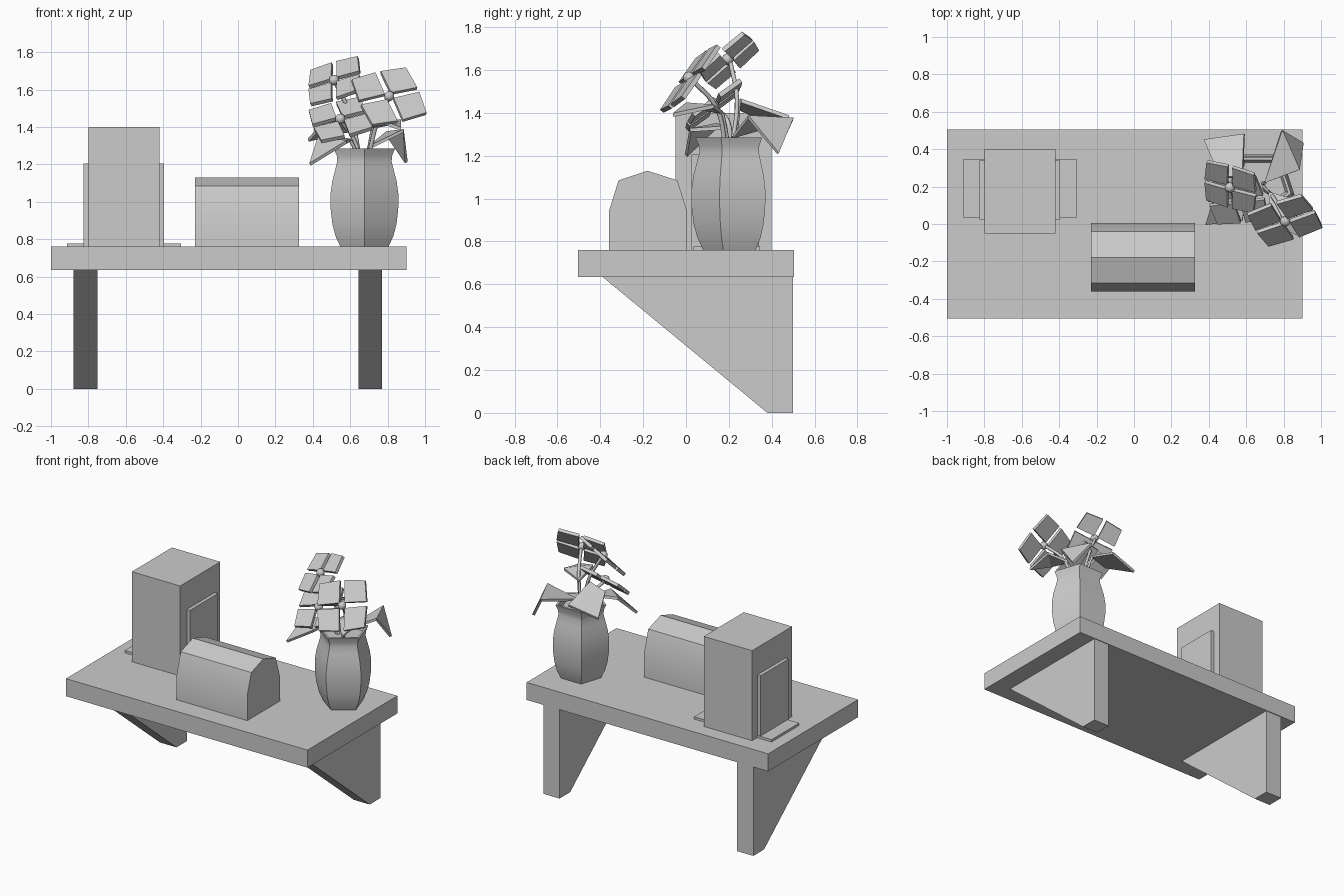
import bpy, bmesh, math
from mathutils import Vector, Matrix

cube = bpy.data.objects.get("Cube")
if cube:
    bpy.data.objects.remove(cube, do_unlink=True)

grey = bpy.data.materials.new("plain grey")
grey.use_nodes = True
grey.diffuse_color = (0.6, 0.6, 0.6, 1)
grey.node_tree.nodes["Principled BSDF"].inputs["Base Color"].default_value = (0.6, 0.6, 0.6, 1)


def add_object(name, bm, smooth=None):
    bmesh.ops.recalc_face_normals(bm, faces=bm.faces)
    mesh = bpy.data.meshes.new(name)
    bm.to_mesh(mesh)
    bm.free()
    mesh.materials.append(grey)
    obj = bpy.data.objects.new(name, mesh)
    bpy.context.collection.objects.link(obj)
    if smooth:
        bpy.ops.object.select_all(action='DESELECT')
        obj.select_set(True)
        bpy.context.view_layer.objects.active = obj
        bpy.ops.object.shade_smooth_by_angle(angle=math.radians(smooth))
    return obj


def box(name, x, y, z):
    bm = bmesh.new()
    bmesh.ops.create_cube(bm, size=1)
    for v in bm.verts:
        v.co = [a[0] if c < 0 else a[1] for c, a in zip(v.co, (x, y, z))]
    return add_object(name, bm)


def extrude_yz(name, profile, x0, x1, smooth=None):
    bm = bmesh.new()
    face = bm.faces.new([bm.verts.new((x0, y, z)) for y, z in profile])
    new = bmesh.ops.extrude_face_region(bm, geom=[face])["geom"]
    verts = [g for g in new if isinstance(g, bmesh.types.BMVert)]
    bmesh.ops.translate(bm, verts=verts, vec=(x1 - x0, 0, 0))
    return add_object(name, bm, smooth)


def stem(name, points, radius=0.011):
    curve = bpy.data.curves.new(name, 'CURVE')
    curve.dimensions = '3D'
    curve.bevel_depth = radius
    curve.bevel_resolution = 1
    curve.resolution_u = 5
    spline = curve.splines.new('BEZIER')
    spline.bezier_points.add(len(points) - 1)
    for bp, p in zip(spline.bezier_points, points):
        bp.co = p
        bp.handle_left_type = bp.handle_right_type = 'AUTO'
    curve.materials.append(grey)
    obj = bpy.data.objects.new(name, curve)
    bpy.context.collection.objects.link(obj)


# Shelf and its two wedge brackets
TOP = 0.76
box("shelf_board", (-1, 0.9), (-0.505, 0.505), (0.635, TOP))
wedge = [(-0.39, 0.635), (0.5, 0.635), (0.5, 0), (0.38, 0)]
extrude_yz("right_bracket", wedge, -0.88, -0.75)
extrude_yz("left_bracket", wedge, 0.645, 0.77)

# Tall box with side panels and a thin base plate
box("tall_box", (-0.8, -0.42), (-0.05, 0.4), (TOP, 1.4))
box("side_panels", (-0.825, -0.395), (0.025, 0.34), (TOP, 1.205))
box("base_plate", (-0.915, -0.305), (0.035, 0.345), (TOP, 0.777))

# Round-topped bread bin
bin_profile = [(-0.36, TOP), (-0.36, 0.94), (-0.315, 1.085), (-0.18, 1.13),
               (-0.04, 1.085), (0.005, 0.94), (0.005, TOP)]
extrude_yz("bread_bin", bin_profile, -0.23, 0.325, 25)

# Five-sided vase
VASE = Vector((0.676, 0.216, 0))
outline = [(0.135, TOP), (0.162, 0.815), (0.18, 0.88), (0.19, 0.96), (0.191, 1.04),
           (0.181, 1.11), (0.165, 1.17), (0.153, 1.215), (0.155, 1.245), (0.172, 1.285),
           (0.155, 1.285), (0.14, 1.25)]
bm = bmesh.new()
rings = []
for r, z in outline:
    angles = [math.tau * i / 5 - math.pi / 2 for i in range(5)]
    rings.append([bm.verts.new(VASE + Vector((r * math.cos(a), r * math.sin(a), z))) for a in angles])
for low, high in zip(rings, rings[1:]):
    for i in range(5):
        j = (i + 1) % 5
        bm.faces.new((low[i], low[j], high[j], high[i]))
bm.faces.new(rings[0])
bm.faces.new(rings[-1])
add_object("vase", bm, 35)


# Flowers: four square petals around a ball
def flower(name, centre, normal, first, size):
    centre, n = Vector(centre), Vector(normal).normalized()
    u = Vector(first)
    u = (u - n * u.dot(n)).normalized()
    frame = Matrix((u, n.cross(u), n)).transposed().to_4x4()
    frame.translation = centre
    bm = bmesh.new()
    inner, side, outer = size * 0.22, size * 0.9, size * 1.84
    for k in range(4):
        turn = Matrix.Rotation(k * math.pi / 2, 4, 'Z')
        flat = [(inner, 0), (size * 1.08, -side), (outer, 0), (size * 1.08, side)]
        rows = [[bm.verts.new(frame @ turn @ Vector((x, y, h))) for x, y in flat]
                for h in (-0.011, 0.011)]
        bm.faces.new(rows[0])
        bm.faces.new(rows[1])
        for i in range(4):
            j = (i + 1) % 4
            bm.faces.new((rows[0][i], rows[0][j], rows[1][j], rows[1][i]))
    add_object(name + "_petals", bm)
    bm = bmesh.new()
    bmesh.ops.create_icosphere(bm, subdivisions=2, radius=0.028,
                               matrix=Matrix.Translation(centre + n * 0.008))
    add_object(name + "_centre", bm, 60)
    root = VASE.lerp(centre, 0.15)
    root.z = 1.23
    bend = root.lerp(centre, 0.5) - n * 0.05 + Vector((0, 0, 0.06))
    stem(name + "_stem", [root, bend, centre - n * 0.012])


flower("back_flower", (0.516, 0.2, 1.645), (-0.37, -0.62, 0.7), (-0.07, 0.075, 0.03), 0.104)
flower("front_flower", (0.807, 0.02, 1.56), (0.14, -0.78, 0.6), (-0.112, 0.018, 0.05), 0.12)
flower("low_flower", (0.548, 0.13, 1.437), (-0.13, -0.61, 0.78), (-0.09, 0.05, 0.025), 0.108)


# Folded kite leaves: base, two shoulders, drooping tip
def leaf(name, base, side_a, side_b, tip):
    bm = bmesh.new()
    b, p, q, t = [bm.verts.new(c) for c in (base, side_a, side_b, tip)]
    bm.faces.new((b, p, q))
    bm.faces.new((q, p, t))
    obj = add_object(name, bm)
    thick = obj.modifiers.new("thickness", 'SOLIDIFY')
    thick.thickness = 0.018
    thick.offset = 0
    root = VASE.lerp(Vector(base), 0.3)
    root.z = 1.23
    stem(name + "_stem", [root, Vector(base)], 0.009)


leaf("back_left_leaf", (0.7, 0.22, 1.29), (0.79, 0.5, 1.37), (0.885, 0.29, 1.38), (0.9, 0.43, 1.21))
leaf("back_right_leaf", (0.58, 0.25, 1.46), (0.59, 0.48, 1.38), (0.46, 0.25, 1.42), (0.375, 0.45, 1.33))
leaf("front_right_leaf", (0.6, 0.17, 1.33), (0.43, 0.15, 1.345), (0.58, 0.02, 1.32), (0.385, 0, 1.2))
leaf("front_left_leaf", (0.72, 0.17, 1.4), (0.73, 0, 1.44), (0.87, 0.13, 1.43), (0.87, -0.06, 1.39))
